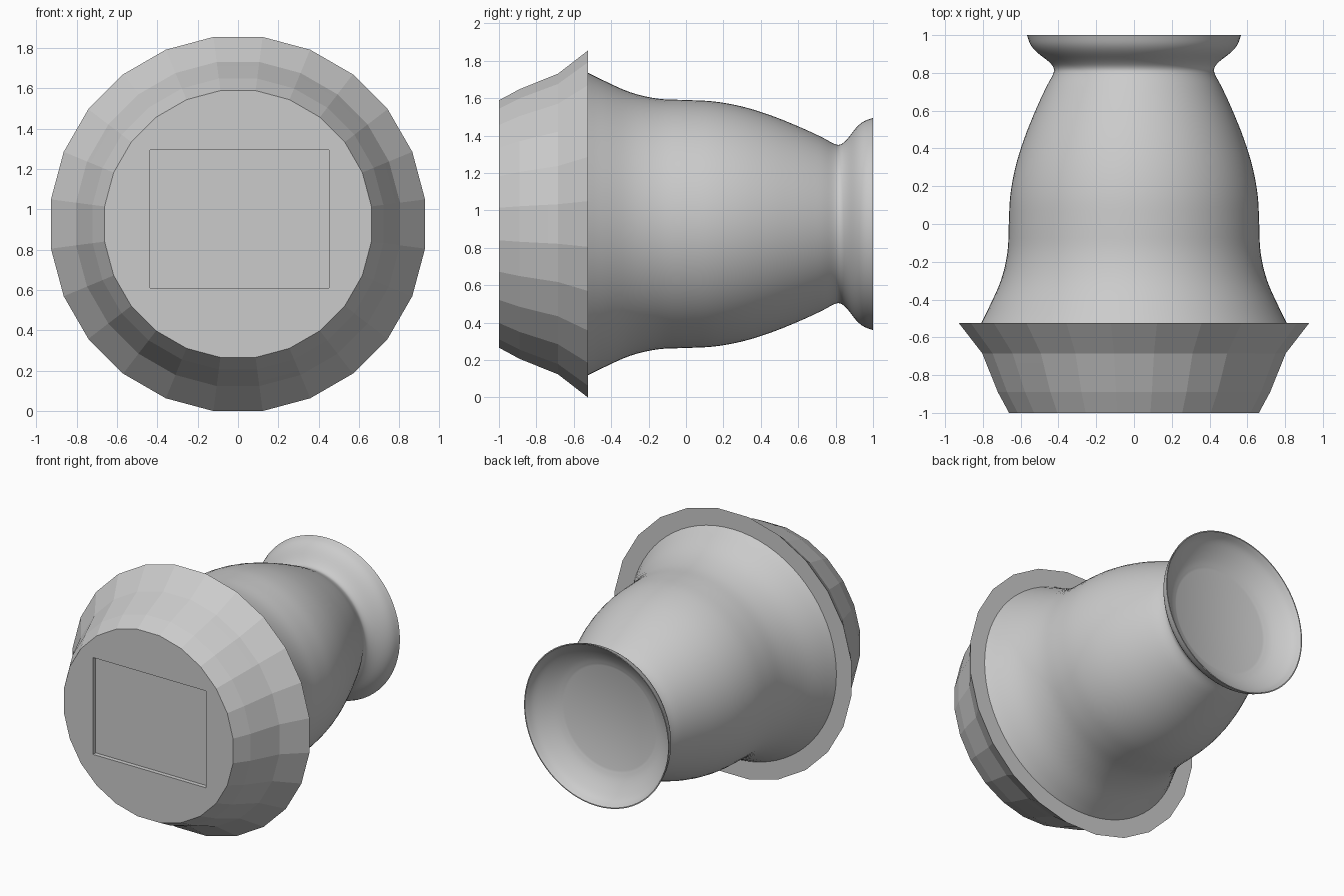
import bpy, bmesh, math
from mathutils import Vector

if "Cube" in bpy.data.objects:
    bpy.data.objects.remove(bpy.data.objects["Cube"])

AXIS_Z = 0.927  # height of the horizontal turning axis


def lathe(name, profile, sides, phase=0.0):
    """Closed solid turned about the y axis from (y, radius) points."""
    bm = bmesh.new()
    rings = []
    for y, r in profile:
        ring = []
        for i in range(sides):
            a = phase + 2 * math.pi * i / sides
            ring.append(bm.verts.new((r * math.cos(a), y, AXIS_Z + r * math.sin(a))))
        rings.append(ring)
    for lower, upper in zip(rings, rings[1:]):
        for i in range(sides):
            j = (i + 1) % sides
            bm.faces.new((lower[i], lower[j], upper[j], upper[i]))
    bm.faces.new(rings[0])
    bm.faces.new(rings[-1])
    bmesh.ops.recalc_face_normals(bm, faces=bm.faces)
    mesh = bpy.data.meshes.new(name)
    bm.to_mesh(mesh)
    bm.free()
    obj = bpy.data.objects.new(name, mesh)
    bpy.context.collection.objects.link(obj)
    return obj


def smooth_curve(points, steps=4):
    """Catmull-Rom curve through the profile points."""
    p = [Vector(q) for q in points]
    p = [2 * p[0] - p[1]] + p + [2 * p[-1] - p[-2]]
    out = []
    for a, b, c, d in zip(p, p[1:], p[2:], p[3:]):
        for s in range(steps):
            t = s / steps
            out.append(0.5 * (2 * b + (c - a) * t + (2 * a - 5 * b + 4 * c - d) * t * t
                              + (3 * b - a - 3 * c + d) * t ** 3))
    return out + [p[-2]]


# Faceted base collar, 24 flat sides
base = lathe("base", [(-1.0, 0.667), (-0.89, 0.727), (-0.735, 0.79),
                      (-0.685, 0.81), (-0.525, 0.935)], 24, math.radians(7.5))

# Shallow rectangular recess in the front face
bpy.ops.mesh.primitive_cube_add(size=1, location=(0.0075, -1.0, 0.9525))
cutter = bpy.context.object
cutter.name = "recess_cutter"
cutter.scale = (0.885, 0.06, 0.685)
cutter.hide_render = True
cut = base.modifiers.new("recess", "BOOLEAN")
cut.operation = "DIFFERENCE"
cut.solver = "EXACT"
cut.object = cutter
bpy.ops.object.select_all(action="DESELECT")
bpy.context.view_layer.objects.active = base
base.select_set(True)
bpy.ops.object.modifier_apply(modifier="recess")
bpy.data.objects.remove(cutter)

# Smooth bell body with narrow neck and flared lip
outer = smooth_curve([(-0.53, 0.812), (-0.45, 0.772), (-0.3, 0.705), (-0.15, 0.67),
                      (0.0, 0.663), (0.15, 0.655), (0.3, 0.628), (0.45, 0.582),
                      (0.6, 0.522), (0.72, 0.467), (0.79, 0.43), (0.825, 0.425),
                      (0.86, 0.452), (0.91, 0.515), (0.95, 0.548), (1.0, 0.567)])
# Dished inside of the lip, down to a flat floor
inner = smooth_curve([(1.0, 0.56), (0.95, 0.53), (0.905, 0.475), (0.87, 0.415),
                      (0.85, 0.36)])
body = lathe("bell_body", outer + inner, 72)
bpy.ops.object.select_all(action="DESELECT")
bpy.context.view_layer.objects.active = body
body.select_set(True)
bpy.ops.object.shade_smooth_by_angle(angle=math.radians(35))
